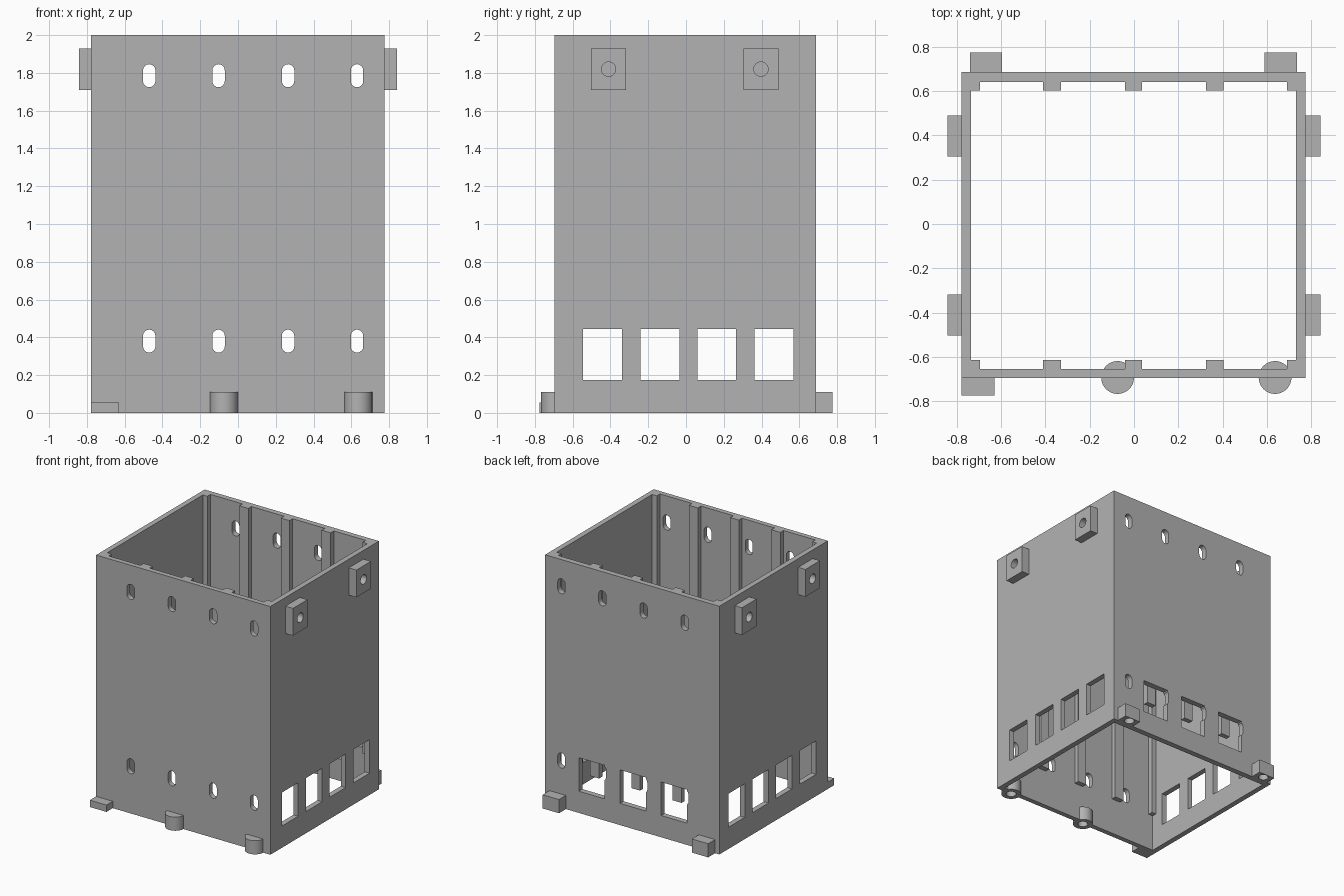
import bpy
import bmesh
import math
from mathutils import Matrix, Vector

if "Cube" in bpy.data.objects:
    bpy.data.objects.remove(bpy.data.objects["Cube"], do_unlink=True)

grey = bpy.data.materials.new("plain_grey")
grey.use_nodes = True
COLOUR = (0.448, 0.448, 0.448, 1)
grey.diffuse_color = COLOUR
grey.node_tree.nodes["Principled BSDF"].inputs["Base Color"].default_value = COLOUR


def add_box(bm, x, y, z):
    """Box from (low, high) pairs."""
    size = Matrix.Diagonal((x[1] - x[0], y[1] - y[0], z[1] - z[0], 1))
    centre = Matrix.Translation(Vector((sum(x), sum(y), sum(z))) / 2)
    bmesh.ops.create_cube(bm, size=1, matrix=centre @ size)


def add_rod(bm, start, axis, length, radius, sides=32):
    """Capped cylinder from a start point along an axis."""
    axis = Vector(axis)
    turn = axis.to_track_quat('Z', 'Y').to_matrix().to_4x4()
    place = Matrix.Translation(Vector(start) + axis * length / 2)
    bmesh.ops.create_cone(bm, cap_ends=True, segments=sides, radius1=radius,
                          radius2=radius, depth=length, matrix=place @ turn)


def add_slot(bm, x, z, radius, straight):
    """Upright round-ended prism running along y."""
    ring = []
    for i in range(18):
        a = math.pi * (i % 9) / 8 + (math.pi if i > 8 else 0)
        lift = straight if i < 9 else -straight
        ring.append(bm.verts.new((x + radius * math.cos(a), -1,
                                  z + lift + radius * math.sin(a))))
    face = bm.faces.new(ring)
    new = bmesh.ops.extrude_face_region(bm, geom=[face])["geom"]
    bmesh.ops.translate(bm, vec=(0, 2, 0),
                        verts=[v for v in new if isinstance(v, bmesh.types.BMVert)])


def finish(bm, name):
    bmesh.ops.recalc_face_normals(bm, faces=bm.faces)
    mesh = bpy.data.meshes.new(name)
    bm.to_mesh(mesh)
    bm.free()
    mesh.materials.append(grey)
    obj = bpy.data.objects.new(name, mesh)
    bpy.context.collection.objects.link(obj)
    return obj


def cut(obj, cutter):
    mod = obj.modifiers.new("cut", 'BOOLEAN')
    mod.operation = 'DIFFERENCE'
    mod.solver = 'EXACT'
    mod.object = cutter
    deps = bpy.context.evaluated_depsgraph_get()
    obj.data = bpy.data.meshes.new_from_object(obj.evaluated_get(deps))
    obj.modifiers.clear()


LEFT, RIGHT, FRONT, BACK = -0.778, 0.775, -0.695, 0.687
IN_X, IN_Y = (-0.735, 0.732), (-0.655, 0.642)
SLOT_X = (-0.47, -0.103, 0.265, 0.63)

# Hollow shell, open at top and bottom
bm = bmesh.new()
add_box(bm, (LEFT, RIGHT), (FRONT, BACK), (0, 2))
shell = finish(bm, "shell")

bm = bmesh.new()
add_box(bm, IN_X, IN_Y, (-1, 3))
cavity = finish(bm, "cavity_cutter")

# Rows of slots through front and back
bm = bmesh.new()
for x in SLOT_X:
    for z in (0.38, 1.785):
        add_slot(bm, x, z, 0.033, 0.028)
slots = finish(bm, "slot_cutter")

# Four windows through both sides
bm = bmesh.new()
for y in (-0.545, -0.24, 0.06, 0.363):
    add_box(bm, (-1, 1), (y, y + 0.205), (0.175, 0.445))
side_windows = finish(bm, "side_window_cutter")

# Three windows through the back wall
bm = bmesh.new()
for x in SLOT_X[:3]:
    add_box(bm, (x - 0.02, x + 0.21), (0.5, 1), (0.175, 0.445))
back_windows = finish(bm, "back_window_cutter")

# Blind screw holes
bm = bmesh.new()
for x, y in ((-0.074, -0.693), (0.637, -0.693), (-0.667, 0.732), (0.662, 0.732)):
    add_rod(bm, (x, y, -0.1), (0, 0, 1), 0.18, 0.038)
for side in (-1, 1):
    for y in (-0.41, 0.397):
        add_rod(bm, (side * 0.785, y, 1.82), (side, 0, 0), 0.2, 0.038)
drill = finish(bm, "screw_hole_cutter")

for cutter in (cavity, slots, side_windows, back_windows, drill):
    cut(shell, cutter)

# Guide ribs inside front and back walls
bm = bmesh.new()
for x in ((IN_X[0], -0.695), (-0.41, -0.33), (-0.04, 0.037), (0.325, 0.405), (0.69, IN_X[1])):
    add_box(bm, x, (IN_Y[0], IN_Y[0] + 0.04), (0.3, 2))
    add_box(bm, x, (IN_Y[1] - 0.04, IN_Y[1]), (0.3, 2))
finish(bm, "guide_ribs")

# Upper side mounts
bm = bmesh.new()
for y in (-0.503, 0.305):
    add_box(bm, (LEFT - 0.064, LEFT), (y, y + 0.185), (1.71, 1.93))
    add_box(bm, (RIGHT, RIGHT + 0.067), (y, y + 0.185), (1.71, 1.93))
side_mounts = finish(bm, "side_mounts")

# Square feet at the back
bm = bmesh.new()
for x in (-0.74, 0.59):
    add_box(bm, (x, x + 0.145), (BACK, 0.775), (0, 0.11))
back_feet = finish(bm, "back_feet")

# Round feet at the front
bm = bmesh.new()
for x in (-0.074, 0.637):
    add_rod(bm, (x, -0.693, 0), (0, 0, 1), 0.11, 0.074, 48)
front_feet = finish(bm, "front_round_feet")

for obj in (side_mounts, back_feet, front_feet):
    cut(obj, drill)

# Low corner tab at the front
bm = bmesh.new()
add_box(bm, (LEFT, -0.63), (-0.775, FRONT), (0, 0.055))
finish(bm, "front_corner_tab")

for cutter in (cavity, slots, side_windows, back_windows, drill):
    bpy.data.objects.remove(cutter, do_unlink=True)

# Smooth the rounded surfaces, keep edges sharp
bpy.ops.object.select_all(action='DESELECT')
for obj in (shell, side_mounts, back_feet, front_feet):
    obj.select_set(True)
bpy.context.view_layer.objects.active = shell
bpy.ops.object.shade_smooth_by_angle(angle=math.radians(30))
